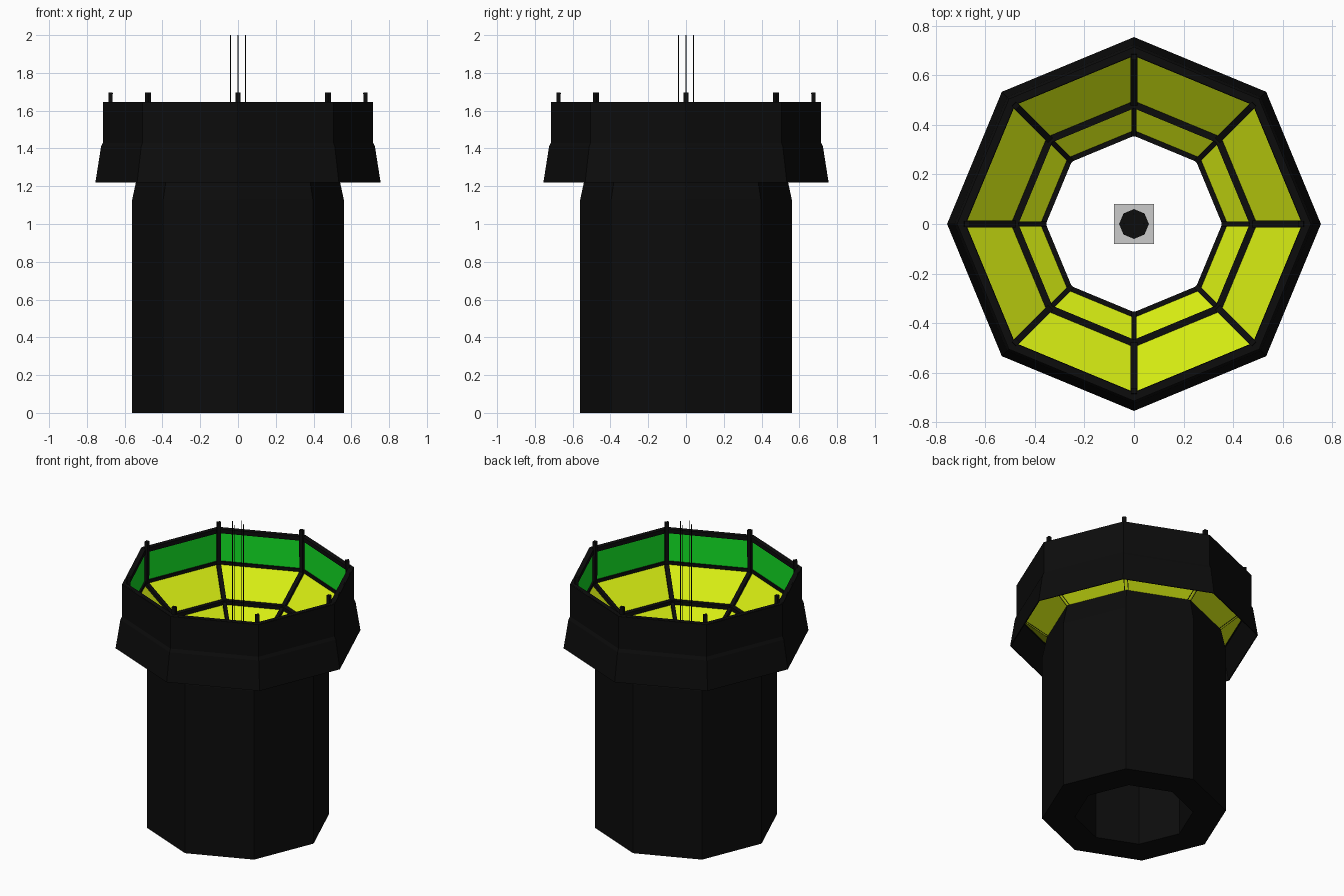
import bpy, bmesh
from math import pi, cos, sin
from mathutils import Vector, Matrix

if "Cube" in bpy.data.objects:
    bpy.data.objects.remove(bpy.data.objects["Cube"])

SIDES = 8


def material(name, color):
    m = bpy.data.materials.new(name)
    m.diffuse_color = (*color, 1)
    m.use_nodes = True
    m.node_tree.nodes["Principled BSDF"].inputs["Base Color"].default_value = m.diffuse_color
    return m


black = material("black_metal", (0.0037, 0.0037, 0.0037))
green = material("green_glass", (0.0065, 0.77, 0.0185))
yellow = material("yellow_glass", (0.665, 0.83, 0.006))


def finish(name, bm, mat, recalc=True):
    if recalc:
        bmesh.ops.recalc_face_normals(bm, faces=bm.faces)
    me = bpy.data.meshes.new(name)
    bm.to_mesh(me)
    bm.free()
    ob = bpy.data.objects.new(name, me)
    bpy.context.collection.objects.link(ob)
    if mat:
        me.materials.append(mat)
    return ob


def lathe(name, profile, mat, closed=True):
    """Eight-sided revolve of (radius, z) points, corners on the axes."""
    bm = bmesh.new()
    rings = [[bm.verts.new((r * cos(2 * pi * i / SIDES), r * sin(2 * pi * i / SIDES), z))
              for i in range(SIDES)] for r, z in profile]
    n = len(rings)
    for k in range(n if closed else n - 1):
        a, b = rings[k], rings[(k + 1) % n]
        for i in range(SIDES):
            j = (i + 1) % SIDES
            bm.faces.new((a[i], a[j], b[j], b[i]))
    return finish(name, bm, mat, recalc=closed)


def ring(name, r, z, w, h):
    lathe(name, [(r - w / 2, z - h / 2), (r + w / 2, z - h / 2),
                 (r + w / 2, z + h / 2), (r - w / 2, z + h / 2)], black)


def bars(name, p0, p1, w, h, count=SIDES):
    """Rectangular bars from (r, z) to (r, z), repeated around the axis."""
    bm = bmesh.new()
    a, b = Vector((p0[0], 0, p0[1])), Vector((p1[0], 0, p1[1]))
    d = (b - a).normalized()
    side = Vector((0, 1, 0))
    rot = Matrix((d, side, d.cross(side))).transposed().to_4x4()
    base = Matrix.Translation((a + b) / 2) @ rot @ Matrix.Diagonal(((b - a).length, w, h, 1))
    for i in range(count):
        bmesh.ops.create_cube(bm, size=1, matrix=Matrix.Rotation(2 * pi * i / count, 4, 'Z') @ base)
    return finish(name, bm, black)


# Hollow body and its shaft
lathe("body", [(0.56, 0), (0.56, 1.13), (0.53, 1.27), (0.48, 1.22), (0.36, 1.13), (0.36, 0)], black)

# Upper wall and flared skirt
lathe("upper_wall", [(0.715, 1.41), (0.715, 1.645), (0.695, 1.645), (0.695, 1.41)], black)
lathe("skirt", [(0.755, 1.22), (0.725, 1.41), (0.715, 1.43), (0.705, 1.42), (0.748, 1.22)], black)

# Glass panels, facing inward
lathe("green_panels", [(0.69, 1.645), (0.69, 1.41)], green, closed=False)
lathe("yellow_funnel", [(0.71, 1.42), (0.48, 1.235), (0.36, 1.15)], yellow, closed=False)

# Frame rings
ring("top_frame", 0.695, 1.632, 0.028, 0.028)
ring("middle_frame", 0.69, 1.42, 0.022, 0.02)
ring("funnel_frame", 0.482, 1.25, 0.03, 0.025)
ring("mouth_frame", 0.367, 1.155, 0.022, 0.03)

# Frame struts along the corners, the posts poking above the rim
bars("corner_posts", (0.678, 1.415), (0.674, 1.695), 0.024, 0.022)
bars("upper_spokes", (0.685, 1.415), (0.48, 1.251), 0.027, 0.02)
bars("lower_spokes", (0.48, 1.251), (0.36, 1.163), 0.022, 0.02)

# Hanging wires, socket and square plate on the axis
bars("hanging_wires", (0.04, 1.0), (0.04, 2.0), 0.004, 0.004, 4)
lathe("socket", [(0.0001, 0.92), (0.06, 0.92), (0.06, 1.02), (0.0001, 1.02)], black)
bm = bmesh.new()
bmesh.ops.create_cube(bm, size=1, matrix=Matrix.Translation((0, 0, 0.91)) @ Matrix.Diagonal((0.16, 0.16, 0.02, 1)))
finish("square_plate", bm, None)
